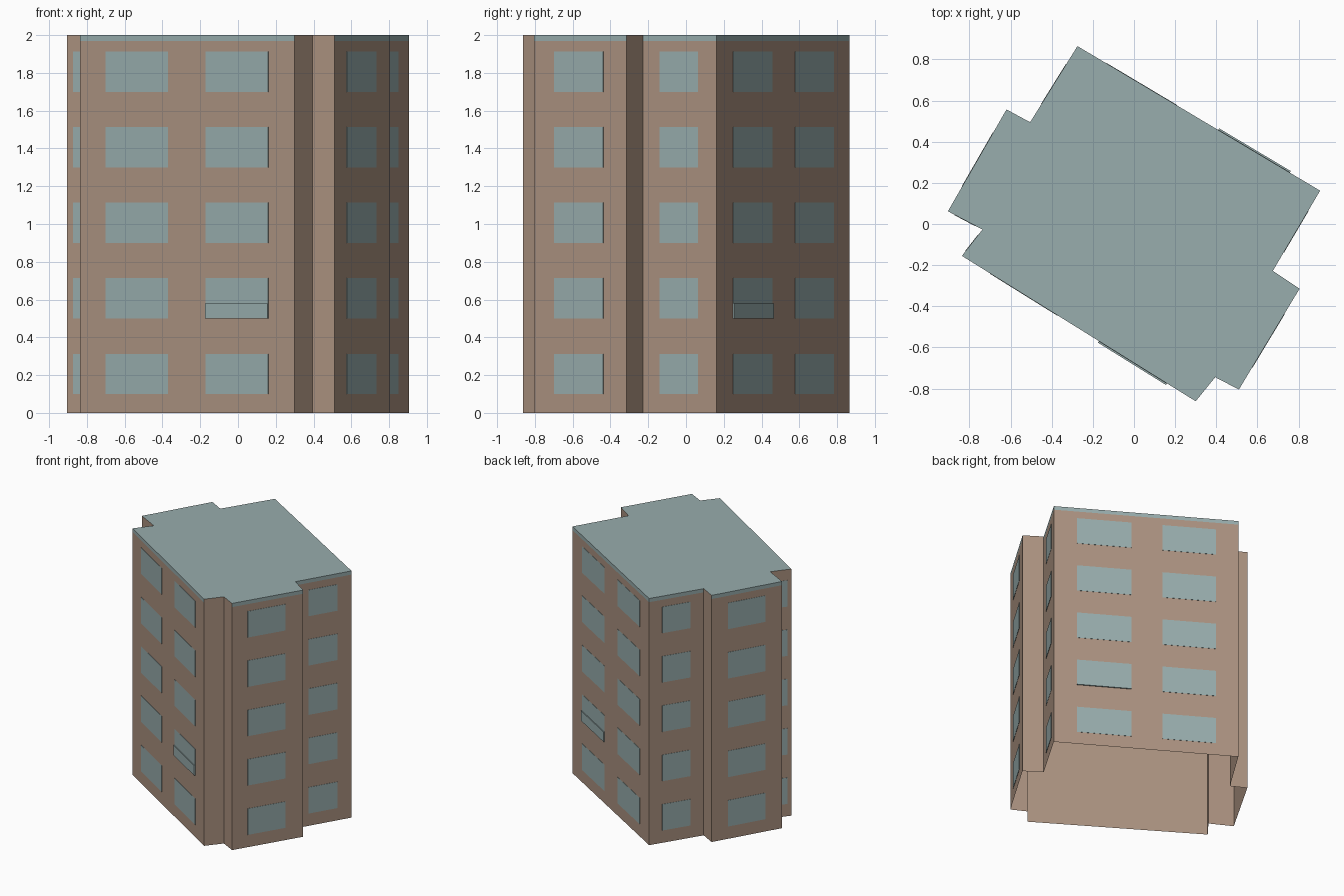
import bpy
import bmesh
from mathutils import Vector

cube = bpy.data.objects.get("Cube")
if cube:
    bpy.data.objects.remove(cube, do_unlink=True)


def srgb(r, g, b):
    return tuple(((c / 255 + 0.055) / 1.055) ** 2.4 for c in (r, g, b)) + (1.0,)


def material(name, color):
    m = bpy.data.materials.new(name)
    m.use_nodes = True
    m.diffuse_color = color
    m.node_tree.nodes["Principled BSDF"].inputs["Base Color"].default_value = color
    return m


brick = material("tan_brick", srgb(171, 146, 128))
teal = material("grey_teal", srgb(152, 173, 173))


def finish(name, bm, mats):
    me = bpy.data.meshes.new(name)
    bm.to_mesh(me)
    bm.free()
    for m in mats:
        me.materials.append(m)
    ob = bpy.data.objects.new(name, me)
    bpy.context.collection.objects.link(ob)
    return ob


# Footprint, clockwise from the back corner
outline = [Vector(p) for p in (
    (-0.275, 0.865), (0.905, 0.162), (0.675, -0.228), (0.805, -0.315),
    (0.51, -0.805), (0.395, -0.745), (0.30, -0.862), (-0.837, -0.155),
    (-0.737, -0.027), (-0.905, 0.062), (-0.62, 0.557), (-0.505, 0.495))]
TOP, BAND = 2.0, 1.97
main_walls = {0, 1, 3, 6, 9, 11}      # walls that carry the roof band

# Window spans along each wall, as fractions of its length
windows = {0: [(0.12, 0.41), (0.58, 0.875)],
           1: [(0.25, 0.77)],
           3: [(0.25, 0.78)],
           6: [(0.123, 0.414), (0.59, 0.88)],
           7: [(0.19, 0.81)],
           8: [(0.2, 0.8)],
           9: [(0.24, 0.77)],
           11: [(0.24, 0.76)]}


def wall(i):
    return outline[i], outline[(i + 1) % len(outline)]


# Shell: open underneath, with a roof and a band along the main walls
bm = bmesh.new()
rings = [[bm.verts.new((p.x, p.y, z)) for p in outline] for z in (0, BAND, TOP)]
for i in range(len(outline)):
    j = (i + 1) % len(outline)
    for low, high, banded in ((rings[0], rings[1], False), (rings[1], rings[2], True)):
        f = bm.faces.new((low[j], low[i], high[i], high[j]))
        f.material_index = int(banded and i in main_walls)
roof = bm.faces.new(list(reversed(rings[2])))
roof.material_index = 1
finish("building_shell", bm, [brick, teal])


def add_plate(bm, i, span, z0, z1, depth):
    """Thin plate standing proud of wall i."""
    p, q = wall(i)
    d = (q - p).normalized()
    out = Vector((-d.y, d.x)) * depth
    a, b = p.lerp(q, span[0]), p.lerp(q, span[1])

    def loop(off):
        return [bm.verts.new((*(c + off), z))
                for c, z in ((b, z0), (a, z0), (a, z1), (b, z1))]
    inner, outer = loop(Vector((0, 0))), loop(out)
    bm.faces.new(outer)
    for k in range(4):
        n = (k + 1) % 4
        bm.faces.new((inner[k], inner[n], outer[n], outer[k]))


# Five storeys of windows
bm = bmesh.new()
for floor in range(5):
    z = 0.1 + 0.4 * floor
    for i, spans in windows.items():
        for span in spans:
            add_plate(bm, i, span, z, z + 0.213, 0.002)
finish("windows", bm, [teal])

# Raised panel under one second-storey window on each long wall
for name, i, span in (("front_window_panel", 6, windows[6][0]),
                      ("back_window_panel", 0, windows[0][1])):
    bm = bmesh.new()
    add_plate(bm, i, span, 0.5, 0.58, 0.009)
    finish(name, bm, [teal])
